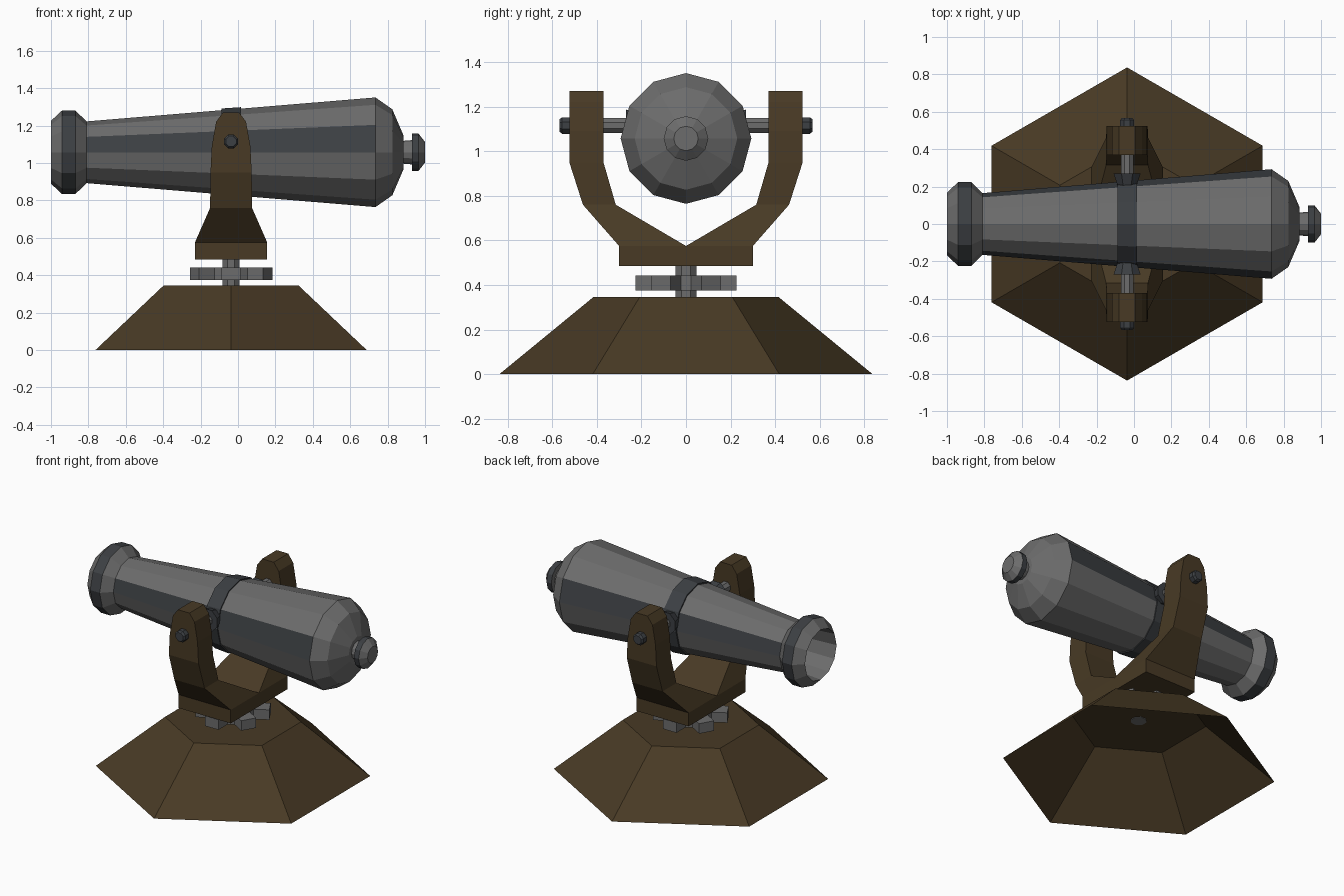
import bpy, bmesh
from math import cos, sin, pi, radians
from mathutils import Matrix, Vector

if "Cube" in bpy.data.objects:
    bpy.data.objects.remove(bpy.data.objects["Cube"])

CX = -0.037      # swivel axis
BZ = 1.057       # barrel axis height
TZ = 1.115       # trunnion height


def material(name, rgb):
    m = bpy.data.materials.new(name)
    m.diffuse_color = (*rgb, 1)
    m.use_nodes = True
    m.node_tree.nodes["Principled BSDF"].inputs["Base Color"].default_value = m.diffuse_color
    return m


WOOD = material("dark_wood", (0.065, 0.042, 0.018))
IRON = material("iron", (0.15, 0.15, 0.15))
DARK = material("dark_iron", (0.045, 0.05, 0.056))


def finish(name, bm, *mats, recalc=True):
    if recalc:
        bmesh.ops.recalc_face_normals(bm, faces=bm.faces)
    me = bpy.data.meshes.new(name)
    bm.to_mesh(me)
    bm.free()
    for m in mats:
        me.materials.append(m)
    ob = bpy.data.objects.new(name, me)
    bpy.context.collection.objects.link(ob)
    return ob


def lathe_x(name, profile, mats, n=12, dark=lambda seg, side: False):
    """Revolve (x, radius) points about the barrel axis, capping both ends."""
    bm = bmesh.new()
    rings = [[bm.verts.new((x, r * cos(2 * pi * k / n), BZ + r * sin(2 * pi * k / n)))
              for k in range(n)] for x, r in profile]
    for s, (a, b) in enumerate(zip(rings, rings[1:])):
        for k in range(n):
            j = (k + 1) % n
            f = bm.faces.new((a[k], a[j], b[j], b[k]))
            f.material_index = int(dark(s, k))
    bm.faces.new(rings[0])
    bm.faces.new(rings[-1])
    return finish(name, bm, *mats)


def add_cone(bm, r1, r2, start, end, n, turn=0.0):
    start, end = Vector(start), Vector(end)
    d = end - start
    rot = d.to_track_quat('Z', 'Y').to_matrix().to_4x4()
    bmesh.ops.create_cone(bm, cap_ends=True, segments=n, radius1=r1, radius2=r2,
                          depth=d.length,
                          matrix=Matrix.Translation((start + end) / 2) @ rot
                          @ Matrix.Rotation(turn, 4, 'Z'))


# Barrel: hollow bore, flared muzzle ring, tapered body, rounded breech
lathe_x("barrel", [(-0.5, 0.13), (-1.0, 0.168), (-0.94, 0.224), (-0.87, 0.224),
                   (-0.81, 0.165), (0.735, 0.293), (0.825, 0.23), (0.885, 0.09)],
        (IRON, DARK),
        dark=lambda s, k: s == 2 or (s == 4 and k in (0, 5)))
lathe_x("breech_knob", [(0.87, 0.06), (0.93, 0.065), (0.93, 0.1), (0.965, 0.1),
                        (1.0, 0.055)], (IRON, DARK), dark=lambda s, k: s == 2)
lathe_x("barrel_band", [(CX - 0.052, 0.22), (CX - 0.052, 0.234),
                        (CX + 0.052, 0.241), (CX + 0.052, 0.22)], (DARK,))

# Trunnion bosses, pins and end caps on both sides
bosses, pins, caps = bmesh.new(), bmesh.new(), bmesh.new()
for s in (-1, 1):
    add_cone(bosses, 0.05, 0.078, (CX, s * 0.19, TZ), (CX, s * 0.27, TZ), 8, pi / 8)
    add_cone(pins, 0.036, 0.036, (CX, s * 0.2, TZ), (CX, s * 0.53, TZ), 8, pi / 8)
    add_cone(caps, 0.04, 0.04, (CX, s * 0.52, TZ), (CX, s * 0.555, TZ), 8, pi / 8)
    add_cone(caps, 0.04, 0.03, (CX, s * 0.555, TZ), (CX, s * 0.568, TZ), 8, pi / 8)
finish("trunnion_bosses", bosses, DARK)
finish("trunnion_pins", pins, IRON)
finish("trunnion_caps", caps, DARK)

# Yoke: half built from levels (z, inner y, outer y, half width), then mirrored
levels = [(0.485, 0, 0.30, 0.193), (0.575, 0, 0.30, 0.193), (0.76, 0.315, 0.462, 0.112),
          (0.95, 0.37, 0.523, 0.11), (1.09, 0.37, 0.523, 0.103),
          (1.22, 0.37, 0.523, 0.08), (1.27, 0.37, 0.523, 0.043)]
bm = bmesh.new()
rows = [[bm.verts.new((CX + w * i, y, z)) for i, y in
         ((-1, yi), (1, yi), (1, yo), (-1, yo))] for z, yi, yo, w in levels]
for r, (a, b) in enumerate(zip(rows, rows[1:])):
    for k in range(4):
        if r == 0 and k == 0:
            continue          # open on the mirror plane
        j = (k + 1) % 4
        bm.faces.new((a[k], a[j], b[j], b[k]))
bm.faces.new(rows[0])
bm.faces.new(rows[-1])
yoke = finish("yoke", bm, WOOD)
mod = yoke.modifiers.new("mirror", 'MIRROR')
mod.use_axis = (False, True, False)

# Swivel cog with six square teeth
bm = bmesh.new()
outline = []
for k in range(6):
    a = radians(90 + 60 * k)
    for u, v in ((0.13, -0.05), (0.226, -0.05), (0.226, 0.05), (0.13, 0.05)):
        outline.append((CX + u * cos(a) - v * sin(a), u * sin(a) + v * cos(a)))
low, high = [[bm.verts.new((x, y, z)) for x, y in outline] for z in (0.375, 0.442)]
for k in range(len(low)):
    j = (k + 1) % len(low)
    bm.faces.new((low[k], low[j], high[j], high[k]))
bm.faces.new(low)
bm.faces.new(high)
finish("swivel_cog", bm, IRON)

# Swivel shaft
bm = bmesh.new()
add_cone(bm, 0.05, 0.05, (CX, 0, 0.342), (CX, 0, 0.49), 8, pi / 8)
finish("swivel_shaft", bm, IRON)

# Hexagonal base, hollow and open underneath
bm = bmesh.new()
lo, hi = [[bm.verts.new((CX + r * cos(radians(30 + 60 * k)), r * sin(radians(30 + 60 * k)), z))
           for k in range(6)] for r, z in ((0.837, 0.0), (0.415, 0.346))]
for k in range(6):
    j = (k + 1) % 6
    bm.faces.new((lo[k], lo[j], hi[j], hi[k]))
bm.faces.new(hi)
finish("base", bm, WOOD, recalc=False)
